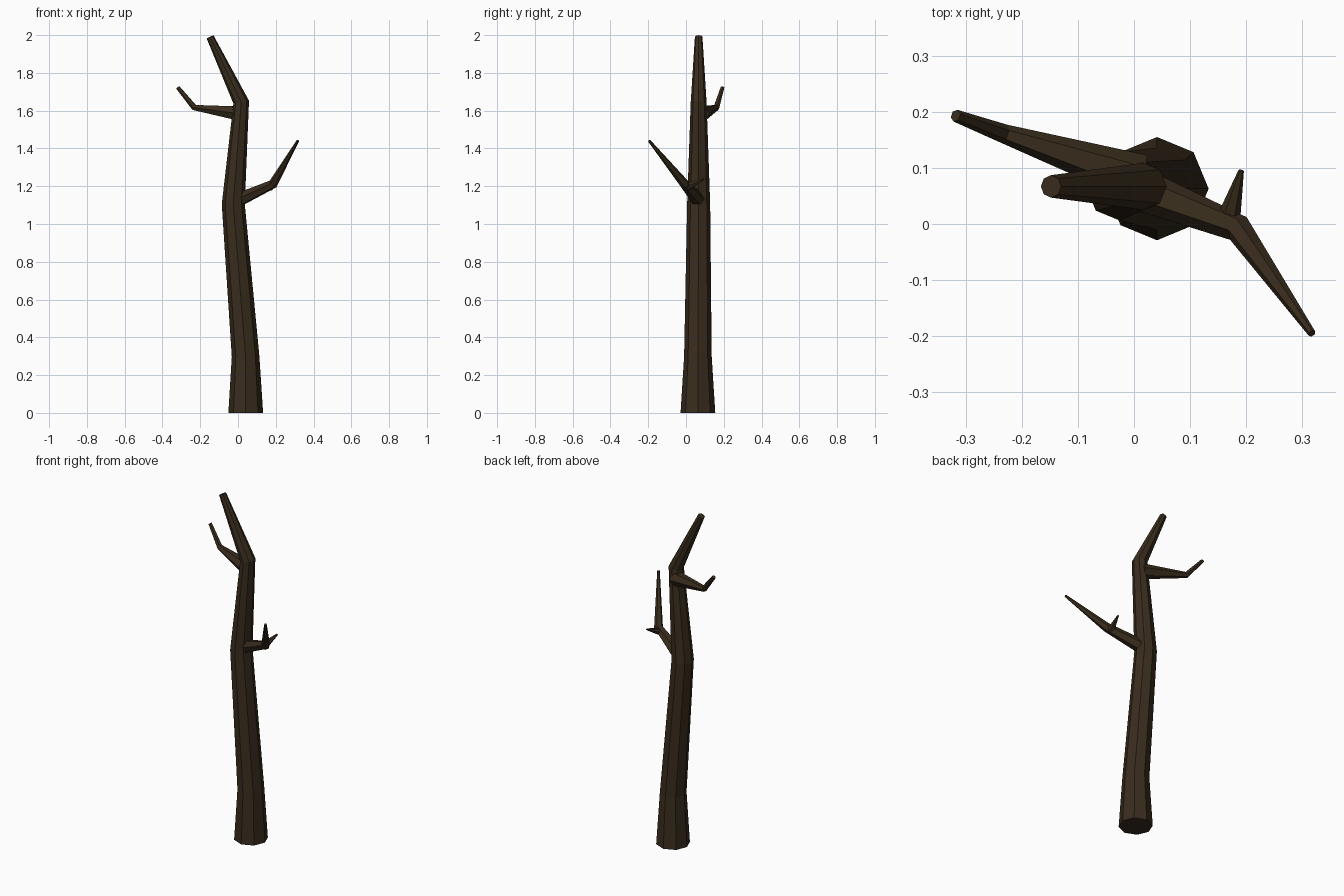
import bpy, bmesh, math
from mathutils import Vector

if "Cube" in bpy.data.objects:
    bpy.data.objects.remove(bpy.data.objects["Cube"])

bark = bpy.data.materials.new("bark")
bark.diffuse_color = (0.04, 0.025, 0.012, 1)
bark.use_nodes = True
bark.node_tree.nodes["Principled BSDF"].inputs["Base Color"].default_value = bark.diffuse_color


def limb(name, sides, points, start_dir=None):
    """Tapered, flat-faced tube through (x, y, z, radius) points."""
    bm = bmesh.new()
    pts = [Vector(p[:3]) for p in points]
    rings = []
    for i, p in enumerate(pts):
        # ring plane bisects the bend at each joint
        d = Vector()
        if i > 0:
            d += (p - pts[i - 1]).normalized()
        if i < len(pts) - 1:
            d += (pts[i + 1] - p).normalized()
        if i == 0 and start_dir:
            d = Vector(start_dir)
        d.normalize()
        if start_dir:
            q = Vector((0, 0, 1)).rotation_difference(d)
            u, v = q @ Vector((1, 0, 0)), q @ Vector((0, 1, 0))
        else:
            u = d.cross(Vector((0, 0, 1))).normalized()
            v = u.cross(d)
        r = points[i][3]
        ring = []
        for k in range(sides):
            a = 2 * math.pi * k / sides
            ring.append(bm.verts.new(p + r * (math.cos(a) * u + math.sin(a) * v)))
        rings.append(ring)
    for a, b in zip(rings, rings[1:]):
        for k in range(sides):
            n = (k + 1) % sides
            bm.faces.new((a[k], a[n], b[n], b[k]))
    bm.faces.new(rings[0][::-1])
    bm.faces.new(rings[-1])
    bmesh.ops.recalc_face_normals(bm, faces=bm.faces)
    mesh = bpy.data.meshes.new(name)
    bm.to_mesh(mesh)
    bm.free()
    mesh.materials.append(bark)
    obj = bpy.data.objects.new(name, mesh)
    bpy.context.collection.objects.link(obj)
    return obj


# Crooked main trunk
limb("trunk", 8, [
    (0.041, 0.063, 0.0, 0.092),
    (0.040, 0.063, 0.30, 0.073),
    (-0.025, 0.067, 1.105, 0.061),
    (0.017, 0.067, 1.645, 0.042),
    (-0.148, 0.067, 1.991, 0.020)], start_dir=(0, 0, 1))

# Lower right branch, bending forward and up
limb("right_branch", 6, [
    (-0.015, 0.072, 1.12, 0.040),
    (0.186, -0.008, 1.212, 0.025),
    (0.317, -0.195, 1.441, 0.007)])

# Small spur behind the right branch
limb("right_twig", 6, [
    (0.166, 0.0, 1.195, 0.023),
    (0.191, 0.095, 1.238, 0.005)])

# Upper left branch, bending backward and up
limb("left_branch", 6, [
    (0.01, 0.082, 1.585, 0.043),
    (-0.232, 0.161, 1.617, 0.017),
    (-0.318, 0.193, 1.722, 0.011)])
